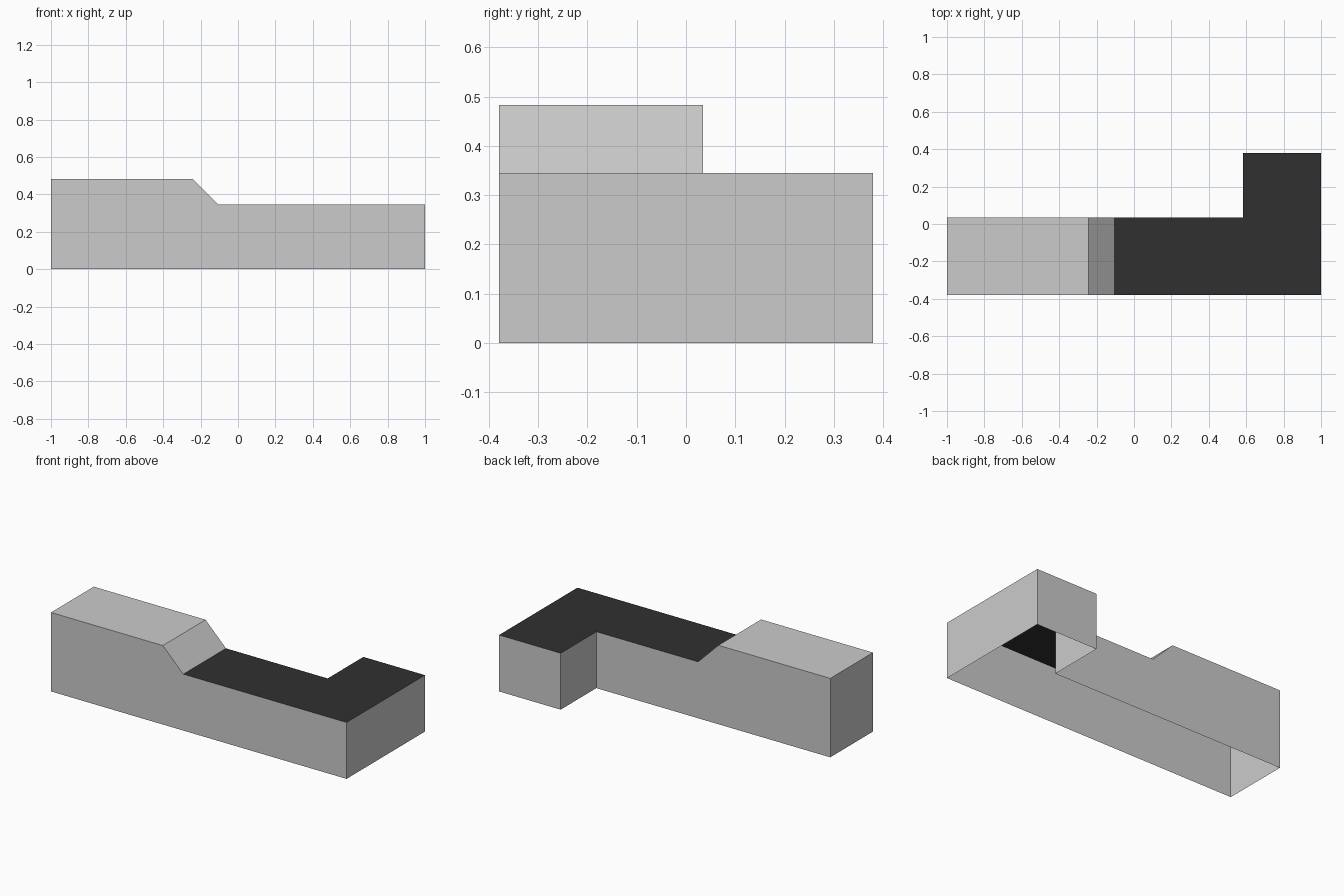
import bpy
import bmesh

cube = bpy.data.objects.get("Cube")
if cube:
    bpy.data.objects.remove(cube, do_unlink=True)


def make_material(name, rgb):
    mat = bpy.data.materials.new(name)
    mat.use_nodes = True
    colour = (*rgb, 1.0)
    mat.diffuse_color = colour
    mat.node_tree.nodes["Principled BSDF"].inputs["Base Color"].default_value = colour
    return mat


light_grey = make_material("light grey", (0.60, 0.60, 0.60))
charcoal = make_material("charcoal", (0.03, 0.03, 0.03))

FRONT, MIDDLE, BACK = -0.379, 0.034, 0.379
LOW, HIGH = 0.345, 0.483
WING, SLOPE_FOOT, SLOPE_HEAD = 0.583, -0.105, -0.243


def make_object(name, faces, mat):
    """Build a flat-faced mesh from corner loops, joined at shared corners."""
    bm = bmesh.new()
    for loop in faces:
        bm.faces.new([bm.verts.new(p) for p in loop])
    bmesh.ops.remove_doubles(bm, verts=bm.verts, dist=0.0001)
    mesh = bpy.data.meshes.new(name)
    bm.to_mesh(mesh)
    bm.free()
    mesh.materials.append(mat)
    obj = bpy.data.objects.new(name, mesh)
    bpy.context.collection.objects.link(obj)
    return obj


def wall(x1, y1, x2, y2, height):
    return [(x1, y1, 0), (x2, y2, 0), (x2, y2, height), (x1, y1, height)]


# Side profile shared by the long front and rear walls
profile = [(-1, 0), (1, 0), (1, LOW), (SLOPE_FOOT, LOW), (SLOPE_HEAD, HIGH), (-1, HIGH)]
front_wall = [(x, FRONT, z) for x, z in profile]
rear_wall = [(min(x, WING), MIDDLE, z) for x, z in reversed(profile)]

# Open-bottomed walls around the L-shaped plan
make_object("outer_walls", [
    front_wall,
    rear_wall,
    wall(-1, MIDDLE, -1, FRONT, HIGH),
    wall(1, FRONT, 1, BACK, LOW),
    wall(1, BACK, WING, BACK, LOW),
    wall(WING, BACK, WING, MIDDLE, LOW),
], light_grey)


# Raised roof and the ramp leading down from it
def roof_strip(x1, z1, x2, z2):
    return [(x1, FRONT, z1), (x2, FRONT, z2), (x2, MIDDLE, z2), (x1, MIDDLE, z1)]


make_object("raised_roof", [
    roof_strip(-1, HIGH, SLOPE_HEAD, HIGH),
    roof_strip(SLOPE_HEAD, HIGH, SLOPE_FOOT, LOW),
], light_grey)

# Dark L-shaped lower roof
plan = [(SLOPE_FOOT, FRONT), (1, FRONT), (1, BACK), (WING, BACK), (WING, MIDDLE), (SLOPE_FOOT, MIDDLE)]
make_object("lower_roof", [[(x, y, LOW) for x, y in plan]], charcoal)
